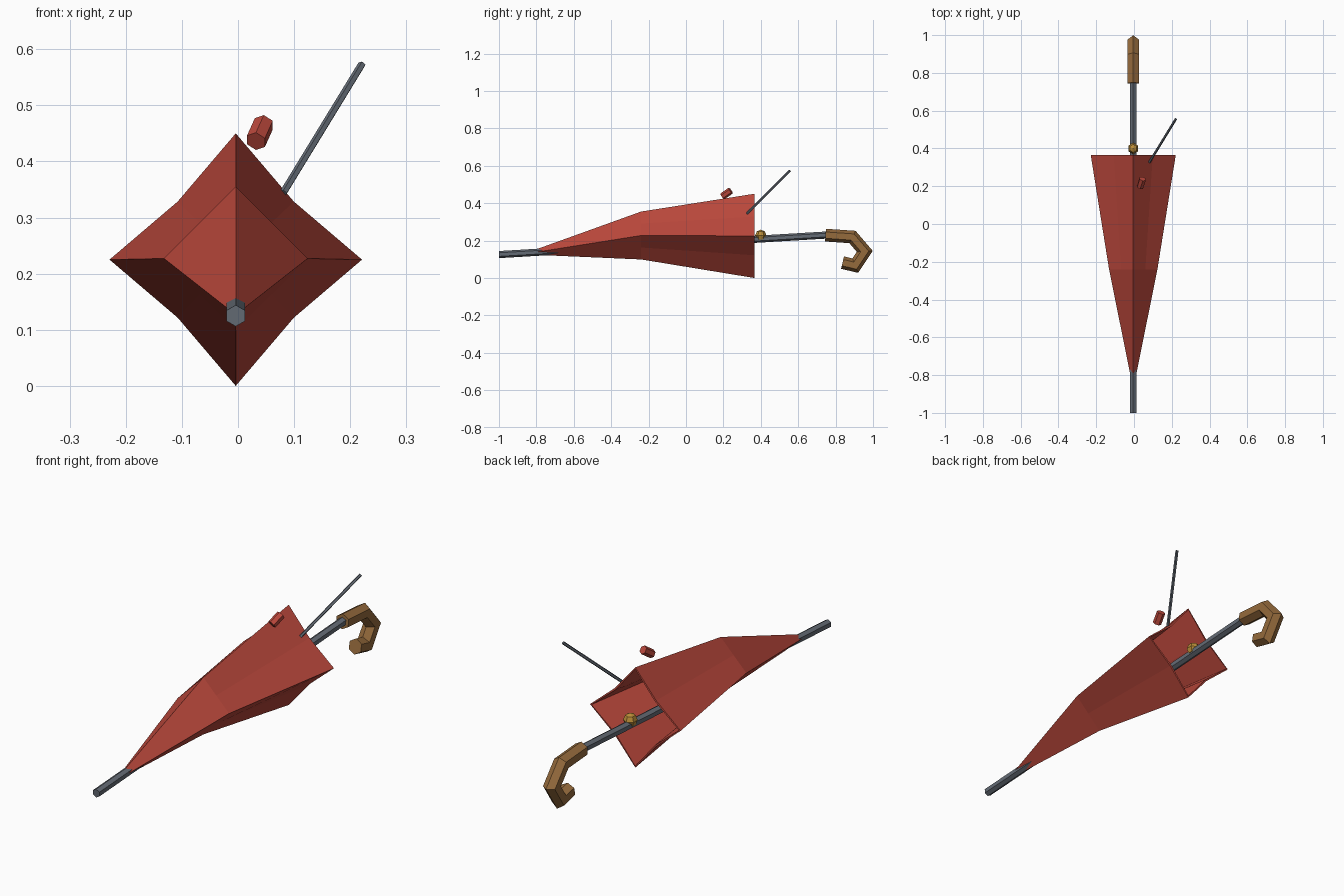
import bpy, bmesh, math
from mathutils import Vector

if "Cube" in bpy.data.objects:
    bpy.data.objects.remove(bpy.data.objects["Cube"])

CX = -0.004  # shared centre line of the canopy, shaft and handle


def material(name, rgb):
    m = bpy.data.materials.new(name)
    m.diffuse_color = (*rgb, 1)
    m.use_nodes = True
    m.node_tree.nodes["Principled BSDF"].inputs["Base Color"].default_value = m.diffuse_color
    return m


RED = material("red_cloth", (0.50, 0.065, 0.045))
STEEL = material("steel", (0.13, 0.15, 0.18))
WOOD = material("wood", (0.30, 0.145, 0.045))
BRASS = material("brass", (0.50, 0.27, 0.04))


def finish(bm, name, mat):
    me = bpy.data.meshes.new(name)
    bm.to_mesh(me)
    bm.free()
    me.materials.append(mat)
    ob = bpy.data.objects.new(name, me)
    bpy.context.collection.objects.link(ob)
    return ob


def bridge(bm, a, b):
    n = len(a)
    for i in range(n):
        j = (i + 1) % n
        bm.faces.new((a[i], b[i], b[j], a[j]))


def tube(name, path, r, sides, mat):
    """Faceted rod along a path, mitred at the bends, capped at both ends."""
    pts = [Vector(p) for p in path]
    dirs = [(b - a).normalized() for a, b in zip(pts, pts[1:])]
    bm = bmesh.new()
    rings = []
    for k, p in enumerate(pts):
        d0, d1 = dirs[max(k - 1, 0)], dirs[min(k, len(dirs) - 1)]
        t = (d0 + d1).normalized()
        side = Vector((1, 0, 0))
        side = (side - t * side.dot(t)).normalized()
        up = side.cross(t) / max(t.dot(d0), 0.5)
        rings.append([bm.verts.new(p + r * (side * math.sin(a) + up * math.cos(a)))
                      for a in (2 * math.pi * i / sides for i in range(sides))])
    for a, b in zip(rings, rings[1:]):
        bridge(bm, a, b)
    bm.faces.new(rings[0])
    bm.faces.new(rings[-1][::-1])
    bmesh.ops.recalc_face_normals(bm, faces=bm.faces)
    return finish(bm, name, mat)


# Canopy: four-ridged cloth with slightly hollow panels, open at the back
bm = bmesh.new()
rings = []
for y, z, r, dent in ((-0.79, 0.14, 0.017, 1.0),
                      (-0.24, 0.227, 0.128, 1.0),
                      (0.365, 0.225, 0.225, 0.92)):
    ring = []
    for i in range(8):
        a = math.pi * i / 4
        k = r if i % 2 == 0 else r * math.sqrt(0.5) * dent
        ring.append(bm.verts.new((CX + k * math.cos(a), y, z + k * math.sin(a))))
    rings.append(ring)
for a, b in zip(rings, rings[1:]):
    bridge(bm, a, b)
canopy = finish(bm, "canopy", RED)
mod = canopy.modifiers.new("cloth_thickness", "SOLIDIFY")
mod.thickness = 0.008
mod.offset = -1

# Shaft with the ferrule end pointing forward
tube("shaft", [(CX, -1.0, 0.125), (CX, 0.76, 0.23)], 0.019, 6, STEEL)

# Hooked handle
tube("handle", [(CX, y, z) for y, z in ((0.746, 0.229), (0.89, 0.219), (0.956, 0.142),
                                        (0.905, 0.066), (0.837, 0.082))],
     0.034, 6, WOOD)

# Runner knob on the shaft
bm = bmesh.new()
bmesh.ops.create_uvsphere(bm, u_segments=6, v_segments=4, radius=0.03)
bmesh.ops.translate(bm, verts=bm.verts, vec=(CX, 0.4, 0.228))
finish(bm, "runner_knob", BRASS)

# Broken rib sticking out of the cloth, and the loose strap toggle
tube("broken_rib", [(0.081, 0.327, 0.344), (0.221, 0.556, 0.573)], 0.007, 5, STEEL)
tube("strap_toggle", [(0.032, 0.195, 0.436), (0.046, 0.239, 0.467)], 0.019, 6, RED)
